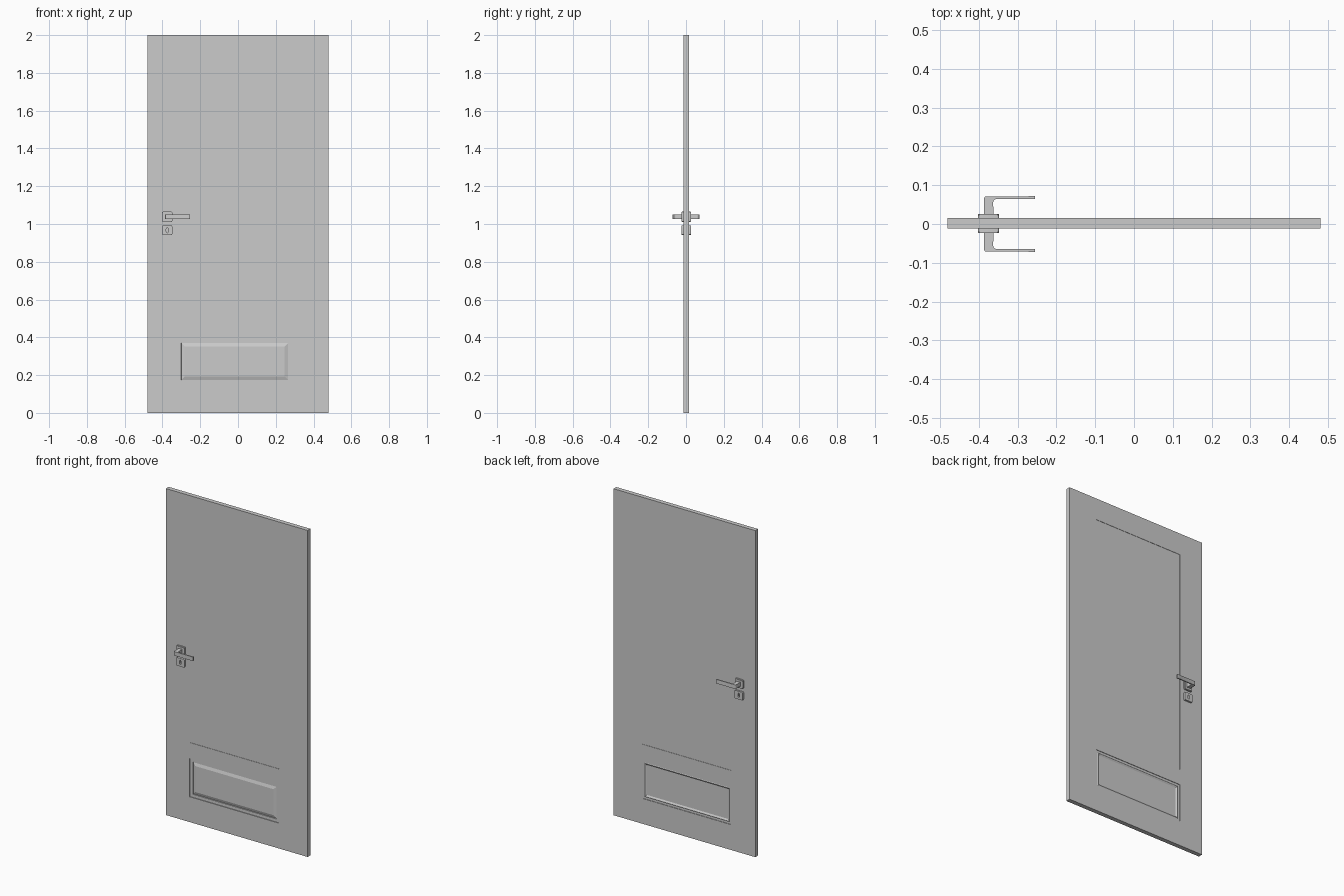
import bpy, bmesh, math

if "Cube" in bpy.data.objects:
    bpy.data.objects.remove(bpy.data.objects["Cube"])

FRONT, BACK = -0.012, 0.015          # slab faces in y


# ---------- helpers ----------
def outline(name, loops, half_depth):
    """Filled 2D outline (extra loops are holes), extruded, as a mesh."""
    cu = bpy.data.curves.new(name, 'CURVE')
    cu.dimensions = '2D'
    cu.fill_mode = 'BOTH'
    cu.extrude = half_depth
    for pts in loops:
        sp = cu.splines.new('POLY')
        sp.points.add(len(pts) - 1)
        for p, (a, b) in zip(sp.points, pts):
            p.co = (a, b, 0, 1)
        sp.use_cyclic_u = True
    ob = bpy.data.objects.new(name, cu)
    bpy.context.collection.objects.link(ob)
    bpy.ops.object.select_all(action='DESELECT')
    ob.select_set(True)
    bpy.context.view_layer.objects.active = ob
    bpy.ops.object.convert(target='MESH')
    ob = bpy.context.object
    bm = bmesh.new()
    bm.from_mesh(ob.data)
    bmesh.ops.remove_doubles(bm, verts=bm.verts, dist=1e-5)
    bmesh.ops.recalc_face_normals(bm, faces=bm.faces)
    bm.to_mesh(ob.data)
    bm.free()
    bpy.ops.object.shade_smooth_by_angle(angle=math.radians(35))
    return ob


def arc(cx, cy, r, a0, a1, n):
    return [(cx + r * math.cos(math.radians(a0 + (a1 - a0) * i / n)),
             cy + r * math.sin(math.radians(a0 + (a1 - a0) * i / n)))
            for i in range(n + 1)]


def rounded_rect(w, h, r):
    pts = []
    for sx, sy, a in ((1, 1, 0), (-1, 1, 90), (-1, -1, 180), (1, -1, 270)):
        pts += arc(sx * (w / 2 - r), sy * (h / 2 - r), r, a, a + 90, 4)
    return pts


def plate(name, loops, x, z, y0, y1):
    ob = outline(name, loops, abs(y1 - y0) / 2)
    ob.rotation_euler.x = math.pi / 2
    ob.location = (x, (y0 + y1) / 2, z)
    return ob


# ---------- door slab with recessed panels ----------
xs = [-0.48, -0.32, 0.285, 0.48]
zs = [0, 0.155, 0.39, 0.487, 1.865, 2.0]
upper = [(0, 0), (0, 0.002)]
lower_front = [(0, 0), (0, 0.004), (0.019, 0.004), (0.020, 0.008), (0.038, 0.002)]
lower_back = [(0, 0), (0, 0.003), (0.012, 0.003), (0.016, 0.001), (0.026, 0.007)]

bm = bmesh.new()


def panel_cell(x0, x1, z0, z1, y, inward, rings):
    """Nested rectangles stepping into the slab, filled at the centre."""
    prev = None
    for inset, depth in rings:
        yy = y + inward * depth
        ring = [bm.verts.new((a, yy, b)) for a, b in (
            (x0 + inset, z0 + inset), (x1 - inset, z0 + inset),
            (x1 - inset, z1 - inset), (x0 + inset, z1 - inset))]
        if prev:
            for i in range(4):
                j = (i + 1) % 4
                bm.faces.new((prev[i], prev[j], ring[j], ring[i]))
        prev = ring
    bm.faces.new(prev)


for y, inward, low in ((FRONT, 1, lower_front), (BACK, -1, lower_back)):
    for i in range(3):
        for k in range(5):
            rings = {(1, 1): low, (1, 3): upper}.get((i, k), [(0, 0)])
            panel_cell(xs[i], xs[i + 1], zs[k], zs[k + 1], y, inward, rings)
bmesh.ops.remove_doubles(bm, verts=bm.verts, dist=1e-5)
rim = [e for e in bm.edges if e.is_boundary]
bmesh.ops.bridge_loops(bm, edges=rim)
bmesh.ops.recalc_face_normals(bm, faces=bm.faces)
me = bpy.data.meshes.new("door_slab")
bm.to_mesh(me)
bm.free()
bpy.context.collection.objects.link(bpy.data.objects.new("door_slab", me))

# ---------- hardware on both sides ----------
HX, HZ = -0.375, 1.038
for side, s, face in (("front", -1, FRONT), ("back", 1, BACK)):
    # square rosette with a smaller raised collar
    plate(side + "_rosette", [rounded_rect(0.054, 0.054, 0.005)],
          HX, HZ, face, face + s * 0.008)
    plate(side + "_rosette_cap", [rounded_rect(0.049, 0.049, 0.005)],
          HX, HZ, face + s * 0.008, face + s * 0.011)
    # key plate with oval hole
    hole = [(0.0055 * math.cos(t * math.pi / 8), 0.014 * math.sin(t * math.pi / 8))
            for t in range(16)]
    plate(side + "_key_plate", [rounded_rect(0.054, 0.050, 0.005), hole],
          HX, 0.967, face, face + s * 0.011)
    # lever: neck leaving the rosette, curving into the grip
    base = abs(face) + 0.009
    prof = [(-0.386, base), (-0.362, base), (-0.363, 0.054)]
    prof += arc(-0.353, 0.055, 0.010, 180, 90, 5)
    prof += [(-0.272, 0.065), (-0.270, 0.064), (-0.255, 0.064), (-0.255, 0.0725),
             (-0.270, 0.0725), (-0.272, 0.0715)]
    prof += arc(-0.381, 0.0665, 0.005, 90, 180, 4)
    lever = outline(side + "_lever", [[(x, s * y) for x, y in prof]], 0.0125)
    lever.location.z = HZ
